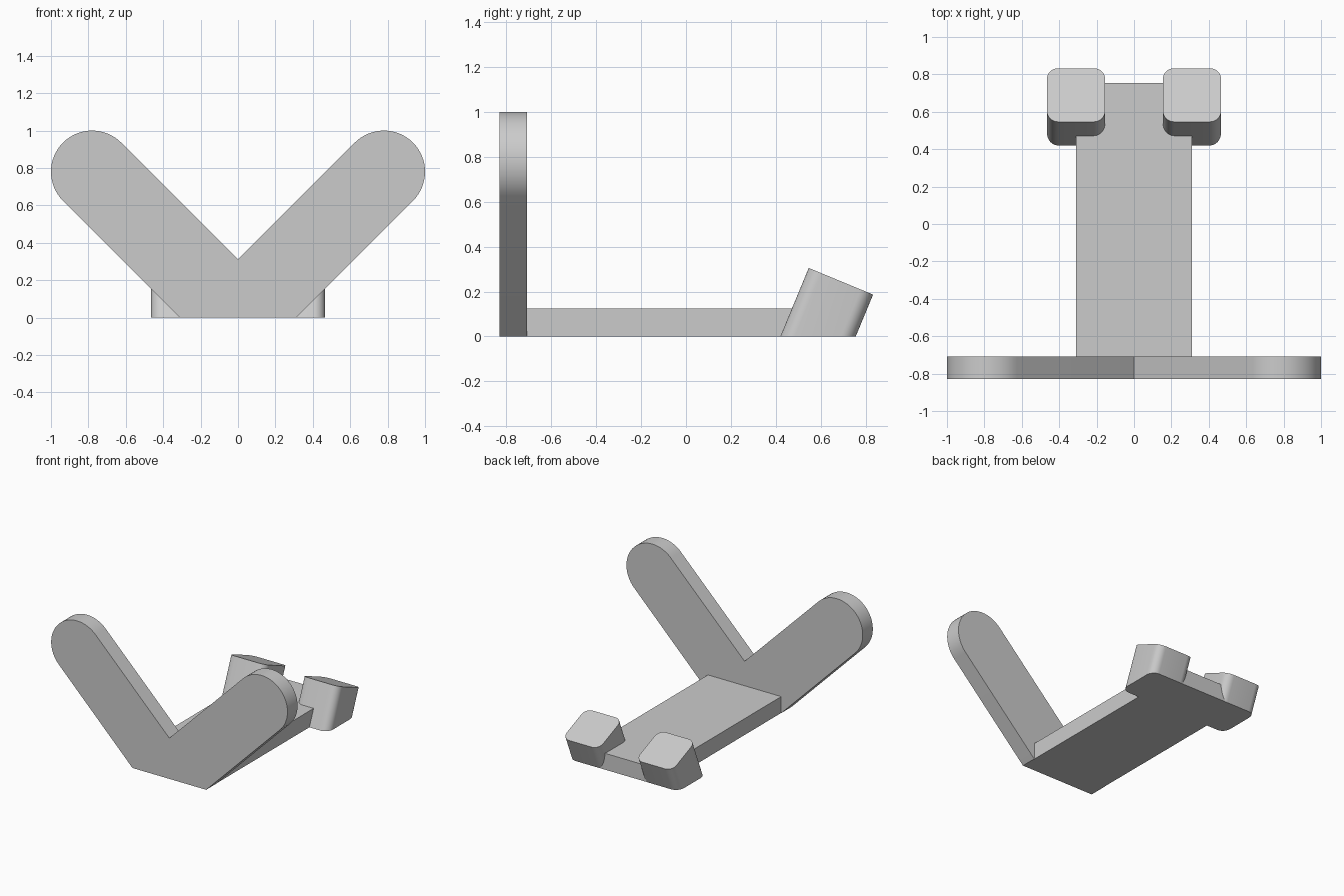
import bpy, bmesh
from math import radians, sin, cos
from mathutils import Matrix, Vector

if "Cube" in bpy.data.objects:
    bpy.data.objects.remove(bpy.data.objects["Cube"], do_unlink=True)

grey = bpy.data.materials.new("light grey")
grey.use_nodes = True
colour = (0.6, 0.6, 0.6, 1)
grey.diffuse_color = colour
grey.node_tree.nodes["Principled BSDF"].inputs["Base Color"].default_value = colour


def arc(cx, cy, r, start, end, steps):
    """Points along a circular arc, angles in degrees."""
    angles = [radians(start + (end - start) * i / steps) for i in range(steps + 1)]
    return [(cx + r * cos(a), cy + r * sin(a)) for a in angles]


def prism(name, profile, depth, matrix, cut_floor=False):
    """Extrude a flat profile along local z, then place it."""
    bm = bmesh.new()
    face = bm.faces.new([bm.verts.new((x, y, 0)) for x, y in profile])
    new = bmesh.ops.extrude_face_region(bm, geom=[face])["geom"]
    bmesh.ops.translate(bm, vec=(0, 0, depth),
                        verts=[v for v in new if isinstance(v, bmesh.types.BMVert)])
    bm.transform(matrix)
    if cut_floor:
        cut = bmesh.ops.bisect_plane(bm, geom=bm.verts[:] + bm.edges[:] + bm.faces[:],
                                     plane_co=(0, 0, 0), plane_no=(0, 0, 1), clear_inner=True)
        rim = [e for e in cut["geom_cut"] if isinstance(e, bmesh.types.BMEdge)]
        bmesh.ops.contextual_create(bm, geom=rim)
    bmesh.ops.recalc_face_normals(bm, faces=bm.faces)
    mesh = bpy.data.meshes.new(name)
    bm.to_mesh(mesh)
    bm.free()
    mesh.materials.append(grey)
    obj = bpy.data.objects.new(name, mesh)
    bpy.context.collection.objects.link(obj)
    bpy.ops.object.select_all(action='DESELECT')
    obj.select_set(True)
    bpy.context.view_layer.objects.active = obj
    bpy.ops.object.shade_smooth_by_angle(angle=radians(30))
    return obj


# V-shaped front plate: two round-ended arms meeting at a flat foot
right_side = [(0.312, 0)] + arc(0.78, 0.78, 0.22, -45, 135, 32)
left_side = [(-x, z) for x, z in reversed(right_side)]
upright = Matrix.Translation((0, -0.708, 0)) @ Matrix.Rotation(radians(90), 4, 'X')
prism("v_plate", right_side + [(0, 0.312)] + left_side, 0.122, upright)

# Flat base bar
prism("base", [(-0.31, -0.71), (0.31, -0.71), (0.31, 0.755), (-0.31, 0.755)],
      0.125, Matrix.Identity(4))

# Pair of leaning rounded posts, trimmed flush with the floor
w, r = 0.31, 0.06
rounded = []
for cx, cy, start in ((w - r, r, -90), (w - r, w - r, 0), (r, w - r, 90), (r, r, 180)):
    rounded += arc(cx, cy, r, start, start + 90, 8)
for name, x in (("left_post", 0.155), ("right_post", -0.465)):
    lean = (Matrix.Translation((x, 0.42, 0)) @ Matrix.Rotation(radians(-22.5), 4, 'X')
            @ Matrix.Translation((0, 0, -0.1)))
    prism(name, rounded, 0.43, lean, cut_floor=True)
